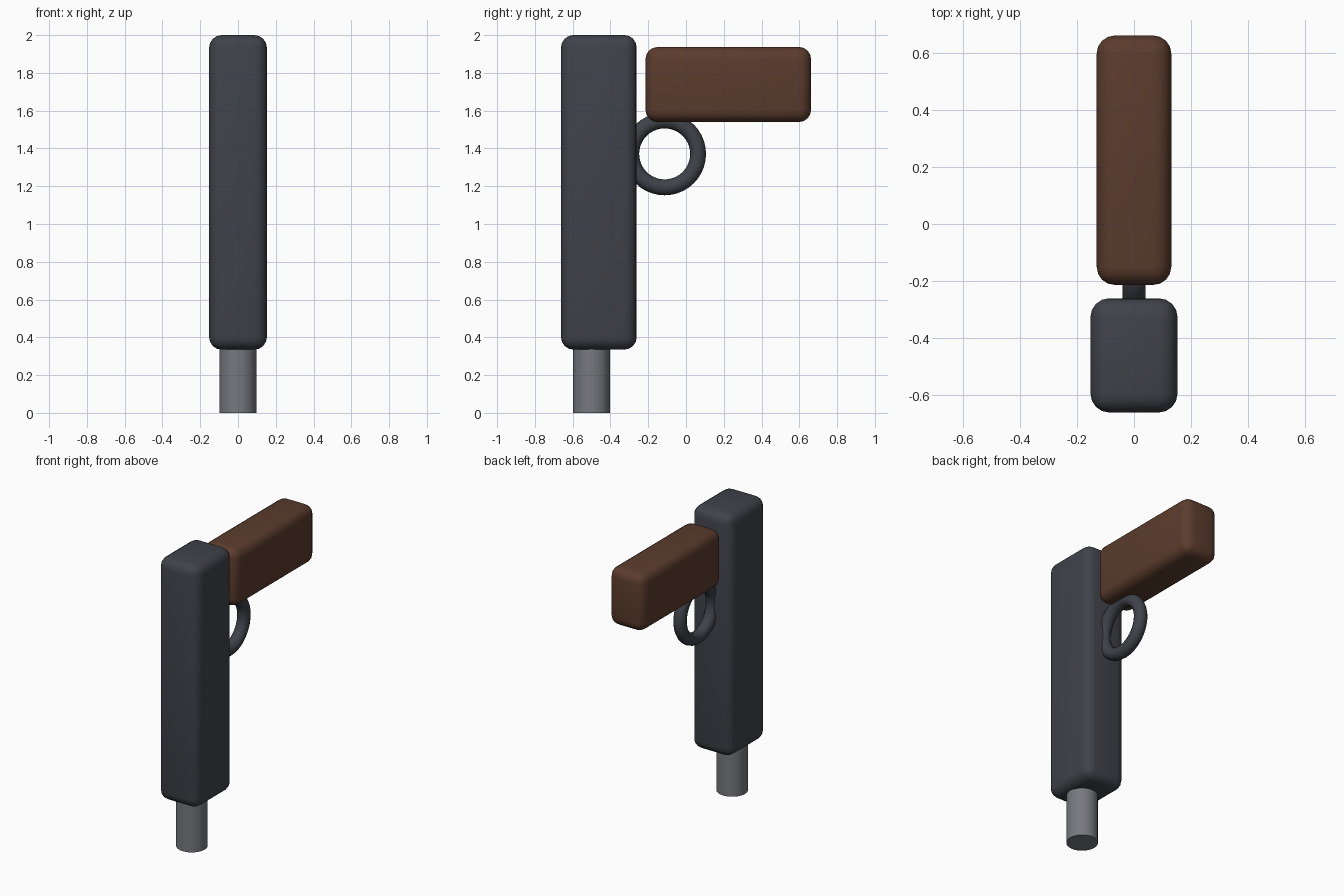
import bpy
from math import pi, radians

if "Cube" in bpy.data.objects:
    bpy.data.objects.remove(bpy.data.objects["Cube"])


def material(name, color):
    mat = bpy.data.materials.new(name)
    mat.diffuse_color = (*color, 1)
    mat.use_nodes = True
    mat.node_tree.nodes["Principled BSDF"].inputs["Base Color"].default_value = mat.diffuse_color
    return mat


def finish(name, mat):
    ob = bpy.context.object
    ob.name = name
    ob.data.materials.append(mat)
    bpy.ops.object.shade_smooth_by_angle(angle=radians(35))
    return ob


def rounded_box(name, lo, hi, radius, mat):
    center = [(a + b) / 2 for a, b in zip(lo, hi)]
    bpy.ops.mesh.primitive_cube_add(size=1, location=center)
    ob = bpy.context.object
    ob.scale = [b - a for a, b in zip(lo, hi)]
    bpy.ops.object.transform_apply(location=False, rotation=False, scale=True)
    bevel = ob.modifiers.new("rounding", 'BEVEL')
    bevel.width = radius
    bevel.segments = 4
    bpy.ops.object.modifier_apply(modifier=bevel.name)
    return finish(name, mat)


dark = material("dark_metal", (0.05, 0.055, 0.068))
steel = material("steel", (0.18, 0.19, 0.21))
brown = material("brown_grip", (0.105, 0.045, 0.026))

# Upright body block and the horizontal handle behind it
rounded_box("body", (-0.153, -0.662, 0.335), (0.153, -0.261, 2.0), 0.066, dark)
rounded_box("handle", (-0.131, -0.214, 1.54), (0.131, 0.662, 1.937), 0.063, brown)

# Short muzzle tube, running a little way into the body
bpy.ops.mesh.primitive_cylinder_add(vertices=32, radius=0.098, depth=0.42,
                                    location=(0, -0.5, 0.21))
finish("muzzle", steel)

# Ring guard in the side plane
bpy.ops.mesh.primitive_torus_add(major_radius=0.177, minor_radius=0.042,
                                 major_segments=40, minor_segments=14,
                                 location=(0, -0.113, 1.371),
                                 rotation=(0, pi / 2, 0))
finish("trigger_guard", dark)
